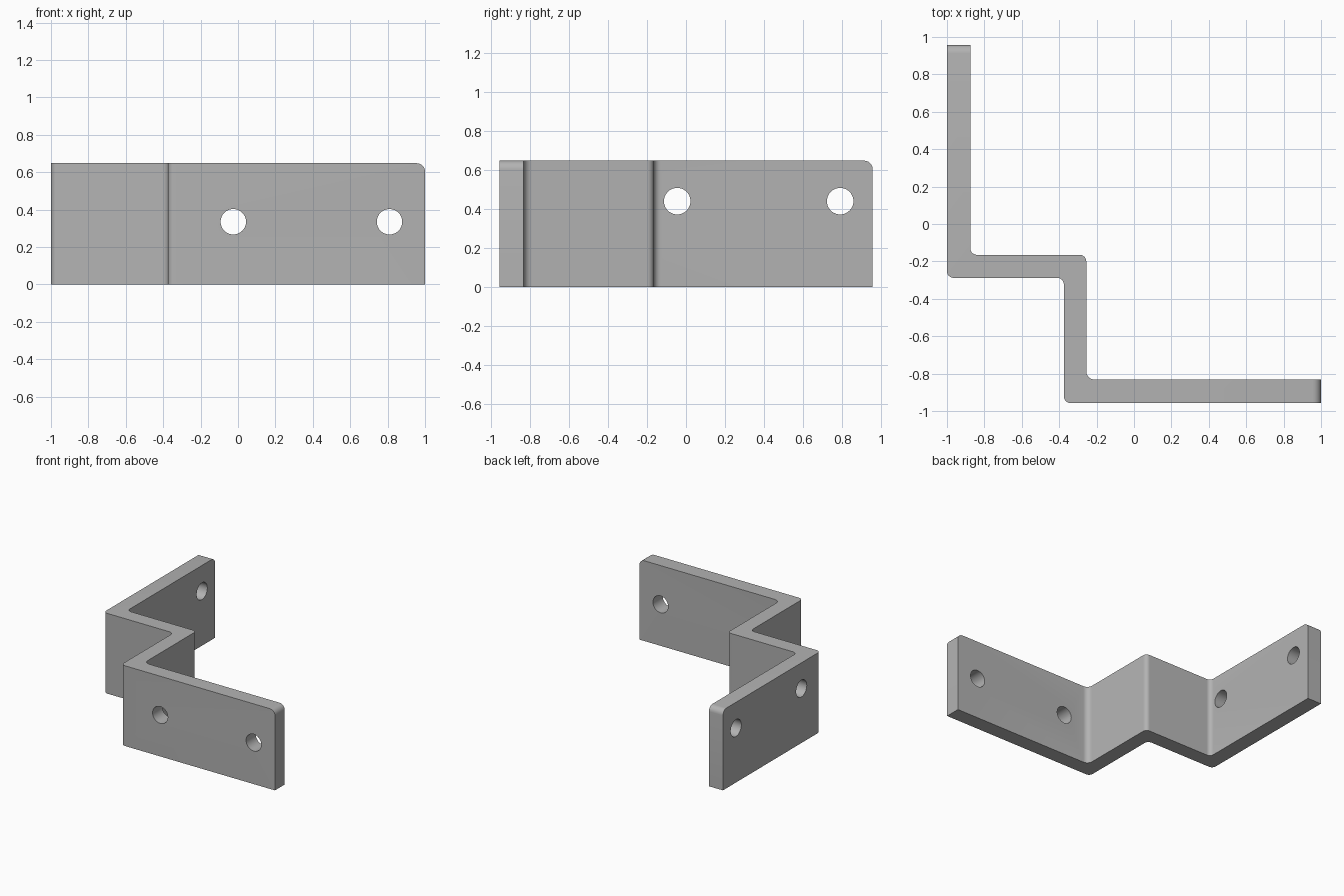
import bpy, bmesh, math
from mathutils import Vector, Matrix

cube = bpy.data.objects.get("Cube")
if cube:
    bpy.data.objects.remove(cube, do_unlink=True)

HEIGHT, END_Y, HOLE_R = 0.648, 0.957, 0.068

steel = bpy.data.materials.new("grey steel")
steel.use_nodes = True
GREY = (0.45, 0.45, 0.45, 1)
steel.diffuse_color = GREY
steel.node_tree.nodes["Principled BSDF"].inputs["Base Color"].default_value = GREY


def fillet(points, steps=6):
    """Round each (x, y, radius) right-angle corner of a closed outline."""
    out = []
    for i, (x, y, r) in enumerate(points):
        p = Vector((x, y))
        if r == 0:
            out.append(p)
            continue
        a = (Vector(points[i - 1][:2]) - p).normalized()
        b = (Vector(points[(i + 1) % len(points)][:2]) - p).normalized()
        centre = p + (a + b) * r
        for k in range(steps + 1):
            t = math.pi / 2 * k / steps
            out.append(centre - b * r * math.cos(t) - a * r * math.sin(t))
    return out


# Stepped strip outline, seen from above
outline = fillet([
    (-1, END_Y, 0), (-1, -0.288, 0.035), (-0.375, -0.288, 0.035),
    (-0.375, -END_Y, 0.035), (1, -END_Y, 0), (1, -0.832, 0),
    (-0.255, -0.832, 0.045), (-0.255, -0.165, 0.035),
    (-0.875, -0.165, 0.035), (-0.875, END_Y, 0),
])

# Bracket body
bm = bmesh.new()
base = bm.faces.new([bm.verts.new((p.x, p.y, 0)) for p in outline])
ext = bmesh.ops.extrude_face_region(bm, geom=[base])
bmesh.ops.translate(bm, vec=(0, 0, HEIGHT),
                    verts=[v for v in ext["geom"] if isinstance(v, bmesh.types.BMVert)])

# Rounded upper corner at each free end
ends = [e for e in bm.edges if all(
    v.co.z > HEIGHT - 0.01 and (v.co.x > 0.99 or v.co.y > END_Y - 0.01) for v in e.verts)]
bmesh.ops.bevel(bm, geom=ends, offset=0.045, segments=6, profile=0.5, affect='EDGES')
bmesh.ops.recalc_face_normals(bm, faces=bm.faces[:])
mesh = bpy.data.meshes.new("bracket")
bm.to_mesh(mesh)
bm.free()
mesh.materials.append(steel)
bracket = bpy.data.objects.new("bracket", mesh)
bpy.context.collection.objects.link(bracket)

# Drill two bolt holes through each flange
bm = bmesh.new()
drills = [((x, -0.893, 0.335), 'X') for x in (-0.025, 0.81)]
drills += [((-0.938, y, 0.44), 'Y') for y in (-0.045, 0.79)]
for place, axis in drills:
    bmesh.ops.create_cone(
        bm, cap_ends=True, segments=40, radius1=HOLE_R, radius2=HOLE_R, depth=0.3,
        matrix=Matrix.Translation(place) @ Matrix.Rotation(math.pi / 2, 4, axis))
cut_mesh = bpy.data.meshes.new("hole_cutter")
bm.to_mesh(cut_mesh)
bm.free()
cut_mesh.materials.append(steel)
cutter = bpy.data.objects.new("hole_cutter", cut_mesh)
bpy.context.collection.objects.link(cutter)

bpy.context.view_layer.objects.active = bracket
bracket.select_set(True)
mod = bracket.modifiers.new("holes", 'BOOLEAN')
mod.object, mod.operation, mod.solver = cutter, 'DIFFERENCE', 'EXACT'
bpy.ops.object.modifier_apply(modifier=mod.name)
bpy.data.objects.remove(cutter, do_unlink=True)

# Smooth bends and holes, crisp edges elsewhere
bpy.ops.object.shade_smooth_by_angle(angle=math.radians(30))
